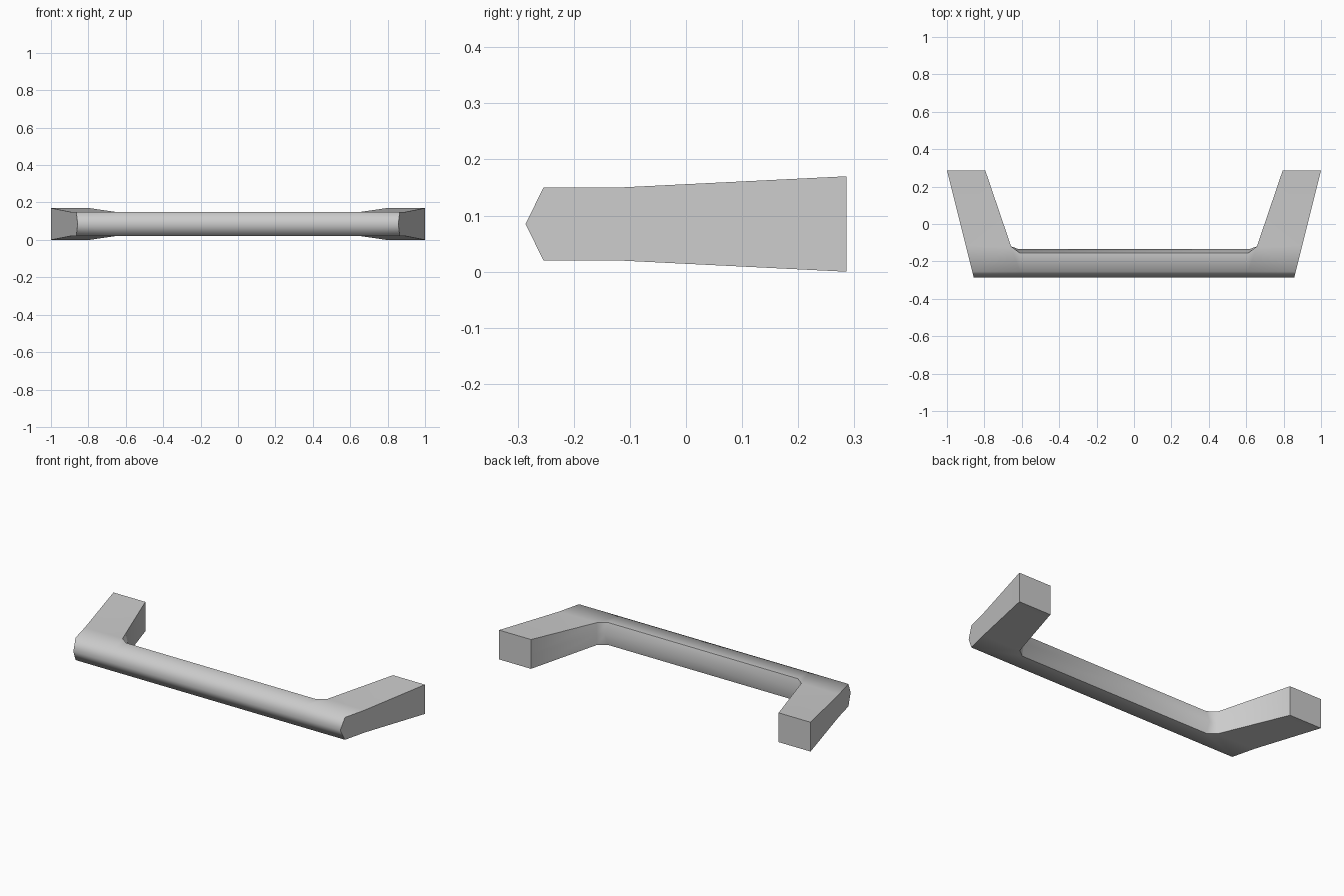
import bpy, bmesh, math

if "Cube" in bpy.data.objects:
    bpy.data.objects.remove(bpy.data.objects["Cube"])

grey = bpy.data.materials.new("satin grey")
grey.diffuse_color = (0.6, 0.6, 0.6, 1)
grey.use_nodes = True
grey.node_tree.nodes["Principled BSDF"].inputs["Base Color"].default_value = grey.diffuse_color

MID, LOW, HIGH = 0.085, 0.02, 0.15


def ring(outer_tip, outer, inner, inner_mid, low=LOW, high=HIGH):
    """Six-point section: tip, top outer, top inner, inner mid, bottom inner, bottom outer."""
    return [(*outer_tip, MID), (*outer, high), (*inner, high),
            (*inner_mid, MID), (*inner, low), (*outer, low)]


# Sections from the middle of the grip, round the corner, to the end of the leg
corner = (0.657, -0.12)
knee = (0.898, -0.12)
foot_out, foot_in = (1.0, 0.286), (0.795, 0.286)
sections = [
    ring((0, -0.286), (0, -0.254), (0, -0.155), (0, -0.135)),
    ring((0.61, -0.286), (0.61, -0.254), (0.61, -0.155), (0.615, -0.135)),
    ring((0.857, -0.286), (0.865, -0.254), corner, corner),
    ring(knee, knee, corner, corner),
    ring(foot_out, foot_out, foot_in, foot_in, 0.0, 0.17),
]

bm = bmesh.new()
verts = {}


def vert(co):
    if co not in verts:
        verts[co] = bm.verts.new(co)
    return verts[co]


# Skin neighbouring sections, skipping collapsed edges
for a, b in zip(sections, sections[1:]):
    for i in range(6):
        j = (i + 1) % 6
        corners = list(dict.fromkeys([a[i], b[i], b[j], a[j]]))
        if len(corners) > 2:
            bm.faces.new([vert(c) for c in corners])

# Mounting face at the leg end
bm.faces.new([vert(c) for c in sections[-1]])
bmesh.ops.recalc_face_normals(bm, faces=bm.faces)

# Mirror the half into a whole handle
geom = bm.verts[:] + bm.edges[:] + bm.faces[:]
bmesh.ops.mirror(bm, geom=geom, axis='X', merge_dist=0.0005)
bmesh.ops.recalc_face_normals(bm, faces=bm.faces)

mesh = bpy.data.meshes.new("pull_handle")
bm.to_mesh(mesh)
bm.free()
mesh.materials.append(grey)
handle = bpy.data.objects.new("pull_handle", mesh)
bpy.context.collection.objects.link(handle)

# Soft shading along the grip, crisp edges at the ends
bpy.context.view_layer.objects.active = handle
handle.select_set(True)
bpy.ops.object.shade_smooth_by_angle(angle=math.radians(68))
